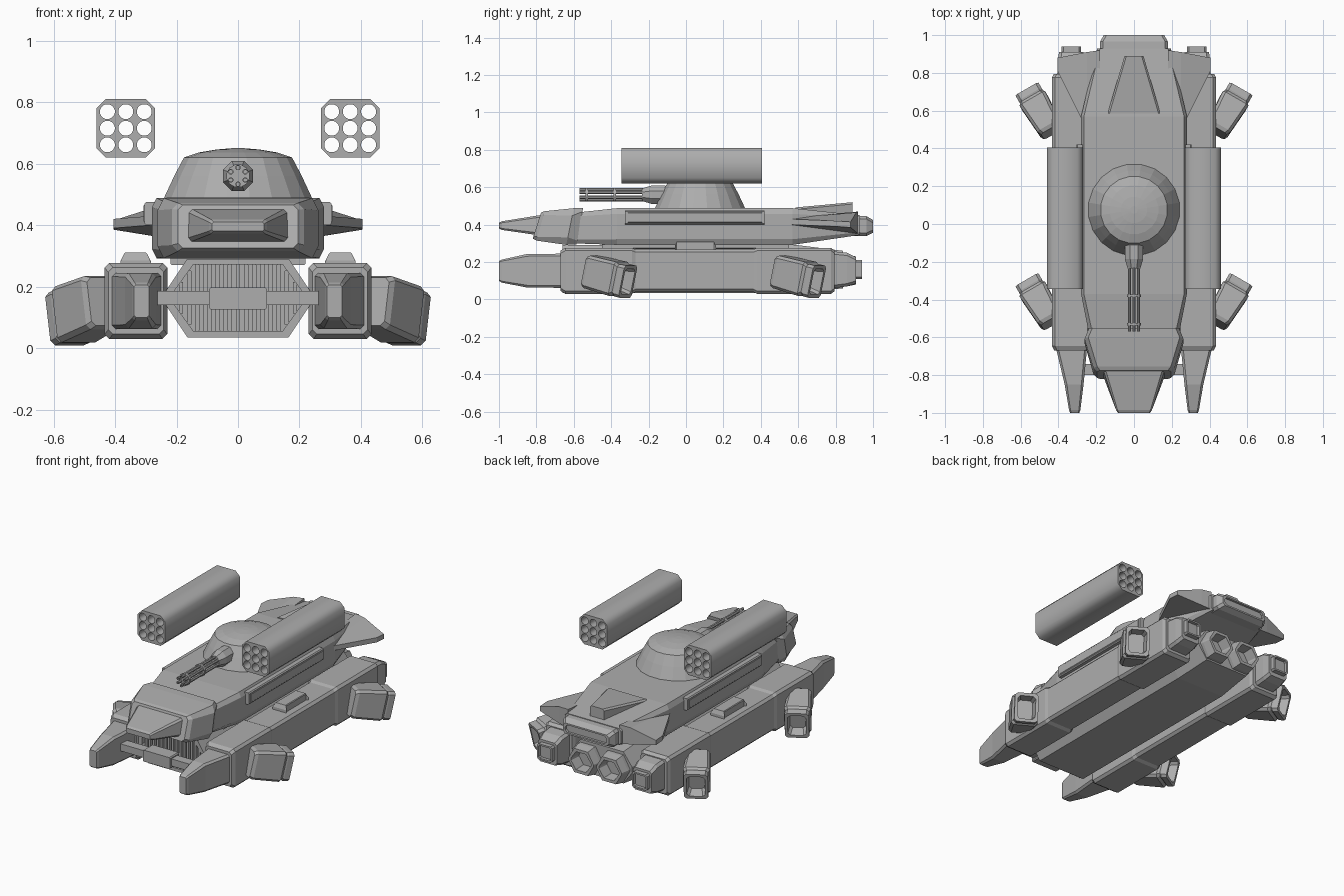
import bpy, bmesh, math
from mathutils import Matrix, Vector

grey = bpy.data.materials.new("hull grey")
grey.diffuse_color = (0.42, 0.42, 0.42, 1)


def add_object(name, mesh):
    mesh.materials.clear()
    mesh.materials.append(grey)
    obj = bpy.data.objects.new(name, mesh)
    bpy.context.collection.objects.link(obj)
    return obj


def ring(y, cx, hw, z0, z1, c=0.015, cz=None, y_top=None):
    """Chamfered rectangle across the y axis; y_top leans it."""
    cz = c if cz is None else cz
    yt = y if y_top is None else y_top
    xz = [(hw - c, z0), (hw, z0 + cz), (hw, z1 - cz), (hw - c, z1),
          (c - hw, z1), (-hw, z1 - cz), (-hw, z0 + cz), (c - hw, z0)]
    return [Vector((cx + x, y + (yt - y) * (z - z0) / (z1 - z0), z)) for x, z in xz]


def circle(y, cx, cz, r, n):
    return [Vector((cx + r * math.cos(2 * math.pi * (i + .5) / n), y,
                    cz + r * math.sin(2 * math.pi * (i + .5) / n))) for i in range(n)]


def loft(name, sections, both=False, matrix=None):
    """Skin through cross-sections, capped at both ends, optionally on both sides."""
    for side, sx in ((("right_", 1), ("left_", -1)) if both else (("", 1),)):
        bm = bmesh.new()
        rows = []
        for s in sections:
            pts = [matrix @ p if matrix else p for p in s]
            rows.append([bm.verts.new((p.x * sx, p.y, p.z)) for p in pts])
        n = len(rows[0])
        for a, b in zip(rows, rows[1:]):
            for i in range(n):
                j = (i + 1) % n
                bm.faces.new((a[i], a[j], b[j], b[i]))
        bm.faces.new(rows[0])
        bm.faces.new(rows[-1])
        bmesh.ops.recalc_face_normals(bm, faces=bm.faces)
        mesh = bpy.data.meshes.new(side + name)
        bm.to_mesh(mesh)
        bm.free()
        add_object(side + name, mesh)


# Upper hull with the flat deck and tapered tail
loft("upper_hull", [ring(-.60, 0, .235, .30, .463, .02),
                    ring(-.37, 0, .28, .292, .488, .015, .03),
                    ring(.57, 0, .28, .292, .488, .015, .03),
                    ring(.93, 0, .195, .345, .45, .015)])
loft("tail_engine", [ring(.90, 0, .18, .34, .447), ring(.965, 0, .18, .34, .445),
                     ring(1.0, 0, .16, .357, .425), ring(1.0, 0, .145, .367, .415),
                     ring(.985, 0, .145, .367, .415)])
loft("deck_hump", [ring(.585, 0, .14, .45, .492, .01), ring(.89, 0, .05, .43, .52, .01)])
loft("side_rail", [ring(-.325, .28, .025, .40, .475, .006), ring(.42, .28, .025, .40, .475, .006)], True)
loft("side_rail_panel", [ring(-.31, .29, .018, .41, .465, .003),
                         ring(.405, .29, .018, .41, .465, .003)], True)

# Cockpit nose in two steps
loft("cockpit", [ring(-.585, 0, .24, .295, .49, .02, y_top=-.55),
                 ring(-.64, 0, .262, .292, .488, .02, .04, y_top=-.60),
                 ring(-.80, 0, .215, .315, .472, .02, y_top=-.755),
                 ring(-.82, 0, .195, .325, .465, .015, y_top=-.775)])
loft("nose", [ring(-.80, 0, .167, .345, .455, .012, y_top=-.755),
              ring(-.985, 0, .095, .372, .418, .008), ring(-1.0, 0, .085, .38, .41, .006)])

# Swept rear fins
fin = []
for x, y0, y1, z0, z1 in ((.18, .47, .92, .35, .47), (.25, .50, .91, .36, .465), (.405, .81, .88, .385, .415)):
    fin.append([Vector((x, y0, (z0 + z1) / 2 - .01)), Vector((x, y0, (z0 + z1) / 2 + .02)),
                Vector((x, y1, z1)), Vector((x, y1, z0))])
loft("rear_fin", fin, True)

# Turret dome
dome = []
for r, z in ((.245, .48), (.243, .49), (.21, .56), (.178, .62), (.13, .636), (.07, .646), (.02, .65)):
    dome.append([Vector((p.x, .075 + p.z, z)) for p in circle(0, 0, 0, r, 20)])
loft("turret_dome", dome)

# Rotary gun
loft("gun_mount", [circle(.02, 0, .56, .04, 8), circle(-.10, 0, .56, .04, 8), circle(-.11, 0, .56, .053, 8),
                   circle(-.185, 0, .56, .053, 8), circle(-.235, 0, .56, .036, 8)])
for i in range(6):
    a = i * math.pi / 3
    x, z = .027 * math.sin(a), .56 + .027 * math.cos(a)
    loft("gun_barrel_%d" % i, [circle(-.20, x, z, .009, 8), circle(-.57, x, z, .009, 8),
                               circle(-.57, x, z, .006, 8), circle(-.55, x, z, .006, 8)])
for y in (-.53, -.38):
    loft("barrel_clamp", [circle(y - .007, 0, .56, .038, 12), circle(y + .007, 0, .56, .038, 12)])

# Missile boxes with nine open tubes: filled outline with holes, extruded
for name, sx in (("right_missile_box", 1), ("left_missile_box", -1)):
    cu = bpy.data.curves.new(name + "_outline", 'CURVE')
    cu.dimensions, cu.fill_mode, cu.extrude = '2D', 'BOTH', .375
    loops = [[(p.x, p.z) for p in ring(0, 0, .095, -.095, .095, .03)]]
    loops += [[(p.x, p.z) for p in circle(0, i * .06, j * .054, .0245, 16)]
              for i in (-1, 0, 1) for j in (-1, 0, 1)]
    for pts in loops:
        sp = cu.splines.new('POLY')
        sp.points.add(len(pts) - 1)
        for q, (x, z) in zip(sp.points, pts):
            q.co = (x, z, 0, 1)
        sp.use_cyclic_u = True
    tmp = bpy.data.objects.new("outline", cu)
    bpy.context.collection.objects.link(tmp)
    dg = bpy.context.evaluated_depsgraph_get()
    mesh = bpy.data.meshes.new_from_object(tmp.evaluated_get(dg))
    bpy.data.objects.remove(tmp)
    mesh.transform(Matrix.Translation((sx * .365, .03, .715)) @ Matrix.Rotation(math.pi / 2, 4, 'X'))
    add_object(name, mesh)

# Central lower body with recessed grille at the front
loft("lower_body", [ring(-.57, 0, .205, .06, .265, .065, .09), ring(-.62, 0, .205, .06, .265, .065, .09),
                    ring(-.62, 0, .235, .035, .29, .07, .105), ring(.60, 0, .235, .035, .29, .07, .105),
                    ring(.84, 0, .21, .06, .26, .06, .08)][1:])
loft("grille_frame", [ring(-.60, 0, .235, .035, .29, .07, .105), ring(-.66, 0, .235, .035, .29, .07, .105),
                      ring(-.66, 0, .21, .055, .272, .065, .09), ring(-.63, 0, .21, .055, .272, .065, .09)])
for i in range(-7, 8):
    x = i * .0265
    cut = max(0, abs(x) - .145) * 1.4
    loft("grille_slat", [ring(-.655, x, .007, .055 + cut, .272 - cut, .002),
                         ring(-.61, x, .007, .055 + cut, .272 - cut, .002)])
loft("neck_plate", [ring(-.45, 0, .22, .27, .30, .005), ring(.55, 0, .22, .27, .30, .005)])

# Twin rear exhausts, six-sided and hollow
loft("exhaust", [ring(.78, .098, .10, .07, .245, .045, .08), ring(.86, .098, .098, .07, .24, .045, .08),
                 ring(.91, .098, .088, .08, .23, .04, .07), ring(.91, .098, .07, .098, .212, .035, .05),
                 ring(.83, .098, .06, .105, .205, .03, .045)], True)

# Side pods with thicker ends
loft("side_pod", [ring(-.67, .332, .09, .045, .262), ring(-.645, .332, .102, .03, .276),
                  ring(-.29, .332, .102, .03, .276), ring(-.27, .332, .095, .04, .268),
                  ring(.36, .332, .095, .04, .268), ring(.38, .332, .102, .03, .276),
                  ring(.775, .332, .102, .03, .276), ring(.795, .332, .092, .045, .262)], True)
loft("pod_prong", [ring(-.64, .332, .085, .062, .245, .012), ring(-.85, .317, .05, .064, .243, .012),
                   ring(-.985, .314, .03, .09, .213, .008), ring(-1.0, .314, .024, .10, .205, .006)], True)
loft("pod_top_block", [ring(-.06, .333, .05, .255, .285, .004), ring(-.05, .333, .038, .255, .31, .004),
                       ring(.15, .333, .038, .255, .31, .004), ring(.16, .333, .05, .255, .285, .004)], True)
loft("pod_rear_engine", [ring(.78, .332, .075, .06, .258), ring(.86, .332, .072, .07, .25),
                         ring(.91, .332, .065, .085, .225), ring(.91, .332, .052, .11, .21, .01),
                         ring(.94, .332, .052, .11, .21, .01), ring(.94, .332, .042, .12, .20, .008),
                         ring(.92, .332, .042, .12, .20, .008)], True)

# Cross bar between the prongs
loft("cross_bar", [ring(-.80, 0, .29, .14, .185, .004), ring(-.74, 0, .29, .14, .185, .004)])
loft("cross_bar_centre", [ring(-.815, 0, .095, .125, .197, .006), ring(-.725, 0, .095, .125, .197, .006)])

# Four steering thrusters, swung outwards and tilted down to the rear
for y, place in ((-.42, "front_thruster"), (.59, "rear_thruster")):
    m = (Matrix.Translation((.495, y, .124)) @ Matrix.Rotation(math.radians(-30), 4, 'Z')
         @ Matrix.Rotation(math.radians(-13), 4, 'X'))
    loft(place, [ring(-.12, 0, .055, -.08, .08), ring(-.10, 0, .065, -.088, .09),
                 ring(.07, 0, .078, -.092, .095), ring(.085, 0, .068, -.08, .085),
                 ring(.095, 0, .07, -.088, .088), ring(.13, 0, .07, -.088, .088),
                 ring(.13, 0, .053, -.07, .07), ring(.07, 0, .045, -.06, .06)], True, m)
